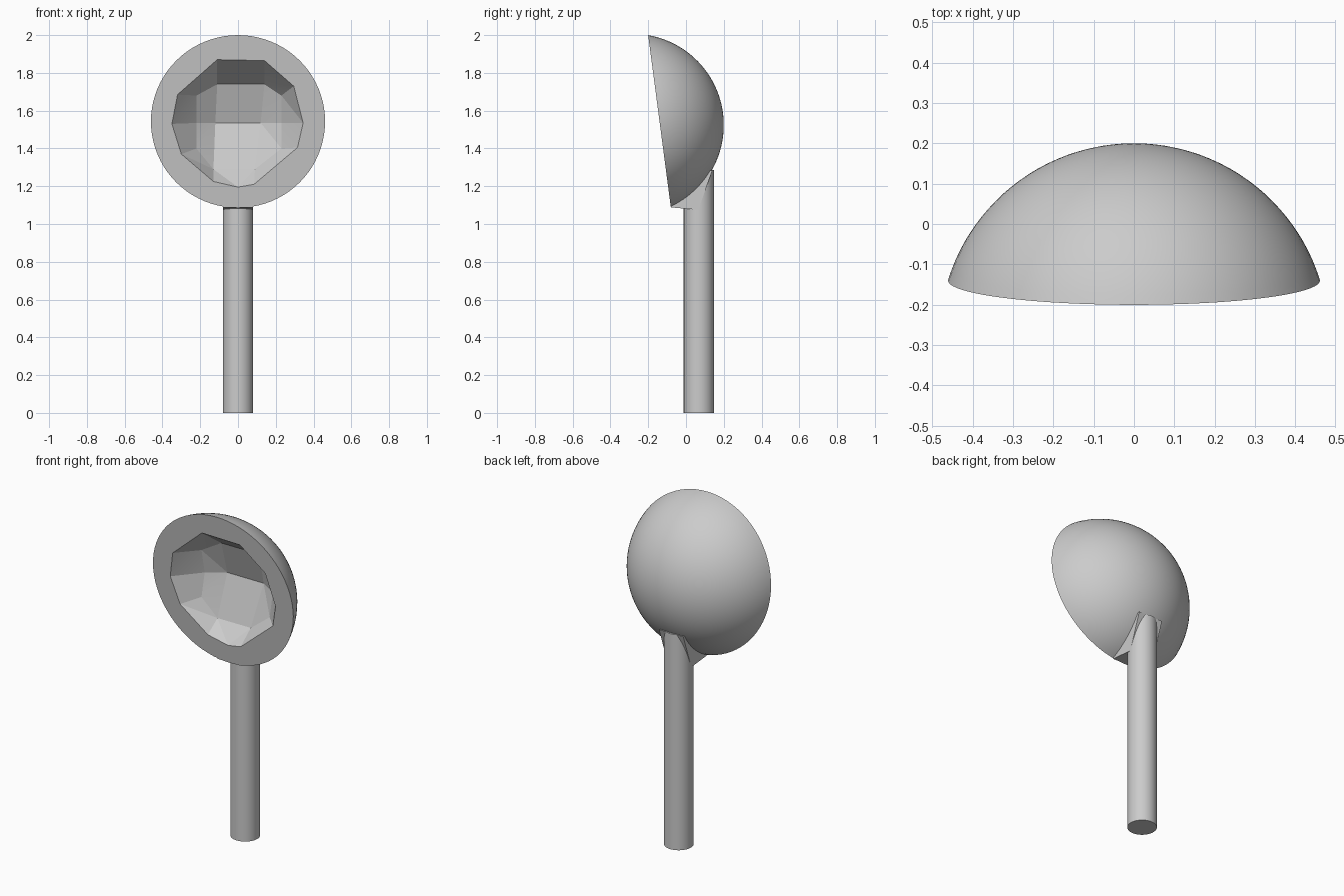
import bpy, bmesh, math
from mathutils import Matrix, Vector

if "Cube" in bpy.data.objects:
    bpy.data.objects.remove(bpy.data.objects["Cube"])

metal = bpy.data.materials.new("grey metal")
metal.use_nodes = True
GREY = (0.6, 0.6, 0.6, 1)
metal.diffuse_color = GREY
metal.node_tree.nodes["Principled BSDF"].inputs["Base Color"].default_value = GREY


def make_object(name, bm):
    bmesh.ops.recalc_face_normals(bm, faces=bm.faces)
    mesh = bpy.data.meshes.new(name)
    bm.to_mesh(mesh)
    bm.free()
    mesh.materials.append(metal)
    obj = bpy.data.objects.new(name, mesh)
    bpy.context.collection.objects.link(obj)
    return obj


def hull(name, points):
    bm = bmesh.new()
    verts = [bm.verts.new(p) for p in points]
    res = bmesh.ops.convex_hull(bm, input=verts)
    loose = [v for v in bm.verts if not v.link_faces]
    bmesh.ops.delete(bm, geom=loose, context='VERTS')
    bmesh.ops.dissolve_limit(bm, angle_limit=math.radians(3),
                             verts=bm.verts, edges=bm.edges)
    return make_object(name, bm)


def smooth(obj, degrees):
    bpy.ops.object.select_all(action='DESELECT')
    obj.select_set(True)
    bpy.context.view_layer.objects.active = obj
    bpy.ops.object.shade_smooth_by_angle(angle=math.radians(degrees))


# Bowl: a solid spherical cap, tilted so that the flat rim faces the front
RADIUS, RIM, STEPS = 0.483, 0.461, 24
CENTRE = Vector((0, -0.283, 1.524))
TILT = Matrix.Rotation(math.radians(-82.5), 4, 'X')
edge_angle = math.asin(RIM / RADIUS)
bm = bmesh.new()
arc = []
for i in range(STEPS + 1):
    a = edge_angle * i / STEPS
    arc.append(bm.verts.new((RADIUS * math.sin(a), 0, RADIUS * math.cos(a))))
edges = [bm.edges.new(pair) for pair in zip(arc, arc[1:])]
bmesh.ops.spin(bm, geom=arc + edges, cent=(0, 0, 0), axis=(0, 0, 1),
               angle=math.tau, steps=80)
bmesh.ops.remove_doubles(bm, verts=bm.verts, dist=0.0005)
bmesh.ops.holes_fill(bm, edges=[e for e in bm.edges if e.is_boundary], sides=0)
bm.transform(Matrix.Translation(CENTRE) @ TILT)
bowl = make_object("bowl", bm)

# Faceted hollow: rim outline (x, z) on the tilted rim plane, then the floor
outline = [(-0.11, 1.87), (0.14, 1.865), (0.295, 1.73), (0.345, 1.535),
           (0.315, 1.405), (0.085, 1.21), (0, 1.195), (-0.13, 1.225),
           (-0.30, 1.37), (-0.35, 1.53), (-0.32, 1.685)]


def rim_y(z):
    return -0.14 - 0.131 * (z - 1.5425)


points = []
for x, z in outline:
    points += [(x, rim_y(z), z), (x, rim_y(z) - 0.1, z)]
for z, y, left, right in [(1.74, 0.0, -0.11, 0.14), (1.535, 0.07, -0.12, 0.12),
                          (1.29, -0.008, -0.13, 0.09)]:
    points += [(left, y, z), (right, y, z)]
for x in (-0.22, 0.23):
    points += [(x, 0.0, 1.535), (x, -0.03, 1.68), (x, -0.03, 1.4)]
cutter = hull("hollow_cutter", points)
cutter.hide_render = True

cut = bowl.modifiers.new("hollow", 'BOOLEAN')
cut.operation = 'DIFFERENCE'
cut.solver = 'EXACT'
cut.object = cutter
bpy.context.view_layer.objects.active = bowl
bpy.ops.object.modifier_apply(modifier=cut.name)
bpy.data.objects.remove(cutter)
smooth(bowl, 8)

# Handle: a round rod that ends inside the bowl wall
HEIGHT = 1.285
bm = bmesh.new()
bmesh.ops.create_cone(bm, cap_ends=True, segments=48, radius1=0.08, radius2=0.08,
                      depth=HEIGHT,
                      matrix=Matrix.Translation((0, 0.068, HEIGHT / 2)))
smooth(make_object("handle", bm), 30)

# Neck: a flat-sided wedge that joins the handle to the bowl
side = [(-0.08, 1.088), (0.065, 1.075), (0.14, 1.285), (0.03, 1.27), (-0.06, 1.14)]
hull("neck", [(x, y, z) for x in (-0.08, 0.08) for y, z in side])
